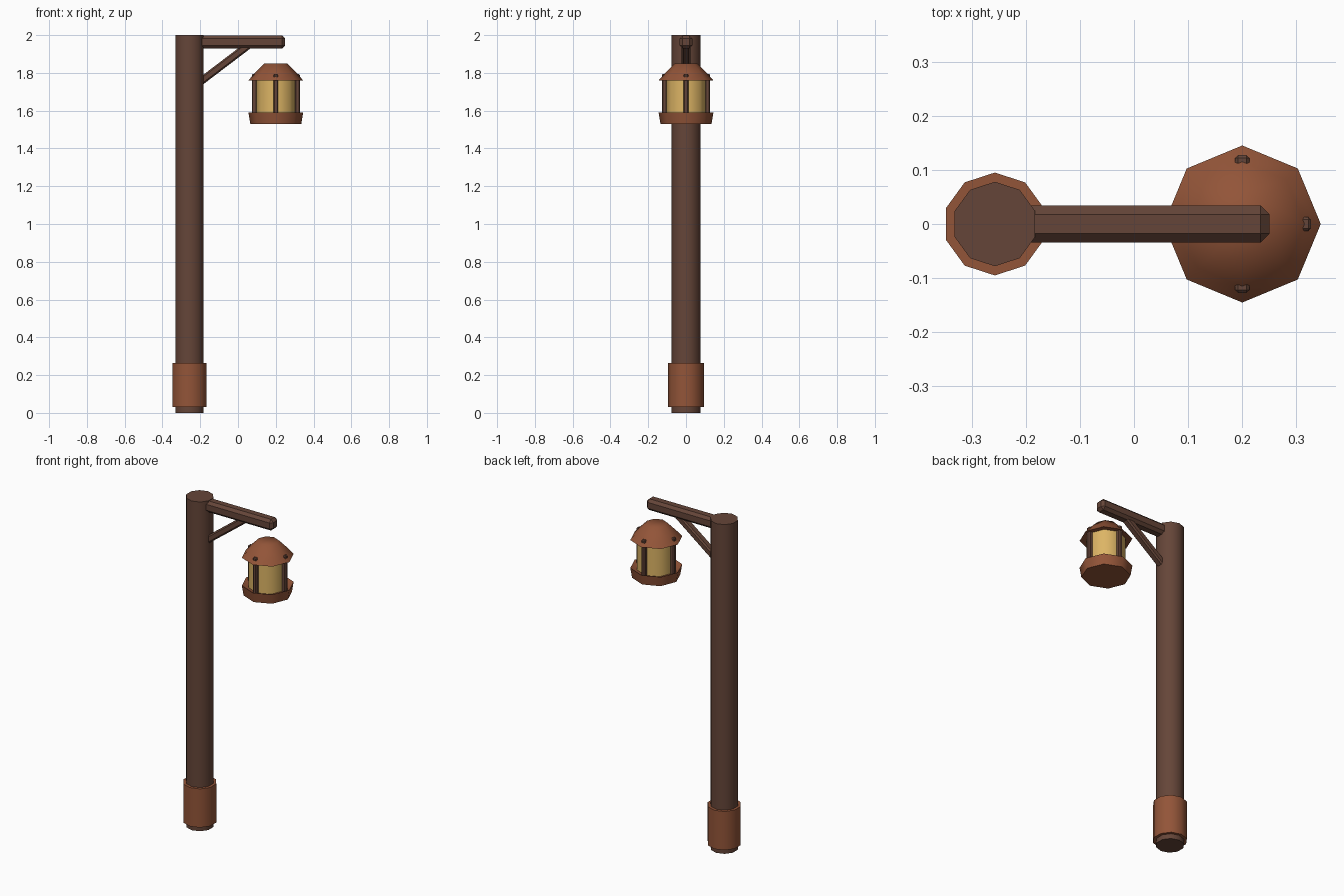
import bpy, bmesh, math
from mathutils import Vector, Matrix

cube = bpy.data.objects.get("Cube")
if cube:
    bpy.data.objects.remove(cube, do_unlink=True)


def material(name, rgb):
    m = bpy.data.materials.new(name)
    m.use_nodes = True
    m.diffuse_color = (*rgb, 1)
    m.node_tree.nodes["Principled BSDF"].inputs["Base Color"].default_value = (*rgb, 1)
    return m


WOOD = material("dark_wood", (0.13, 0.06, 0.04))
COPPER = material("copper", (0.29, 0.09, 0.04))
GLASS = material("amber_glass", (0.72, 0.46, 0.13))


def finish(name, bm, mat, angle=45):
    bmesh.ops.recalc_face_normals(bm, faces=bm.faces)
    me = bpy.data.meshes.new(name)
    bm.to_mesh(me)
    bm.free()
    me.materials.append(mat)
    ob = bpy.data.objects.new(name, me)
    bpy.context.collection.objects.link(ob)
    bpy.ops.object.select_all(action="DESELECT")
    bpy.context.view_layer.objects.active = ob
    ob.select_set(True)
    bpy.ops.object.shade_smooth_by_angle(angle=math.radians(angle))
    return ob


def lathe(name, mat, x, sides, profile, turn=0, angle=46):
    """Stack of polygon rings (radius, z), capped at both ends."""
    bm = bmesh.new()
    rings = []
    for r, z in profile:
        angles = [turn + math.tau * i / sides for i in range(sides)]
        rings.append([bm.verts.new((x + r * math.cos(a), r * math.sin(a), z)) for a in angles])
    for low, high in zip(rings, rings[1:]):
        for i in range(sides):
            j = (i + 1) % sides
            bm.faces.new((low[i], low[j], high[j], high[i]))
    bm.faces.new(rings[0])
    bm.faces.new(rings[-1])
    return finish(name, bm, mat, angle)


def beam(name, start, end, width, height, chamfer):
    """Chamfered bar between two points."""
    a, b = Vector(start), Vector(end)
    axis = b - a
    bm = bmesh.new()
    bmesh.ops.create_cube(bm, size=1)
    bmesh.ops.scale(bm, vec=(axis.length, width, height), verts=bm.verts)
    bmesh.ops.bevel(bm, geom=bm.edges[:], offset=chamfer, segments=1, affect="EDGES")
    turn = Matrix.Rotation(-math.atan2(axis.z, axis.x), 4, "Y")
    bmesh.ops.transform(bm, matrix=Matrix.Translation((a + b) / 2) @ turn, verts=bm.verts)
    return finish(name, bm, WOOD, 30)


# Post and its foot collar
POST_X, LAMP_X = -0.257, 0.2
QUARTER = math.pi / 2
lathe("post", WOOD, POST_X, 10, [(0.078, 0), (0.078, 2)], QUARTER)
lathe("foot_collar", COPPER, POST_X, 10, [(0.095, 0.03), (0.095, 0.265)], QUARTER)

# Arm and diagonal brace
beam("arm", (-0.21, 0, 1.963), (0.25, 0, 1.963), 0.068, 0.068, 0.016)
beam("brace", (-0.21, 0, 1.745), (0.06, 0, 1.95), 0.045, 0.04, 0.008)

# Lantern: base tray, glass and domed roof
lathe("lantern_base", COPPER, LAMP_X, 8,
      [(0.09, 1.53), (0.135, 1.53), (0.145, 1.59), (0.115, 1.575)])
lathe("lantern_glass", GLASS, LAMP_X, 8, [(0.107, 1.57), (0.107, 1.775)])
lathe("lantern_roof", COPPER, LAMP_X, 8,
      [(0.105, 1.765), (0.145, 1.76), (0.115, 1.795), (0.06, 1.85)], 0, 60)

# Four upright bars around the glass
for name, dx, dy in (("front", 0, -1), ("back", 0, 1), ("left", 1, 0), ("right", -1, 0)):
    bm = bmesh.new()
    bmesh.ops.create_cube(bm, size=1)
    bmesh.ops.scale(bm, vec=(0.026, 0.026, 0.23), verts=bm.verts)
    bmesh.ops.bevel(bm, geom=bm.edges[:], offset=0.005, segments=1, affect="EDGES")
    bmesh.ops.translate(bm, vec=(LAMP_X + 0.114 * dx, 0.114 * dy, 1.68), verts=bm.verts)
    finish(name + "_bar", bm, WOOD, 30)
